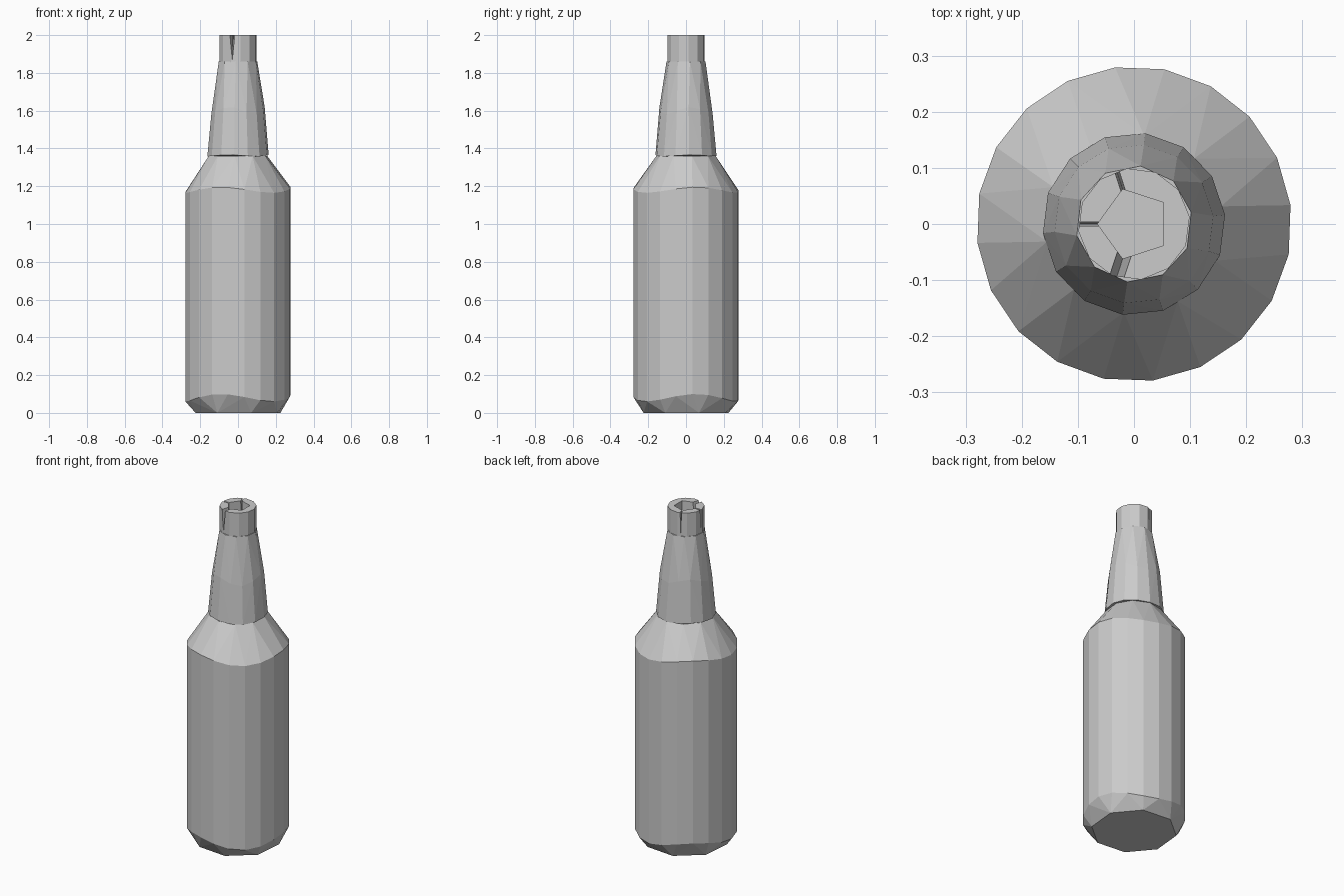
import bpy, bmesh
from math import sin, cos, pi, tau
from mathutils import Vector, Matrix

if "Cube" in bpy.data.objects:
    bpy.data.objects.remove(bpy.data.objects["Cube"], do_unlink=True)

glass = bpy.data.materials.new("grey glass")
glass.use_nodes = True
GREY = (0.6, 0.6, 0.6, 1)
glass.diffuse_color = GREY
glass.node_tree.nodes["Principled BSDF"].inputs["Base Color"].default_value = GREY


def ring(z, radius, sides, turn=0.0, wave=0.0):
    """Points of one level, with an optional ripple in height."""
    pts = []
    for i in range(sides):
        a = turn + tau * i / sides
        pts.append(Vector((radius * cos(a), radius * sin(a), z + wave * sin(3 * a + 1))))
    return pts


def faceted(name, points):
    """Closed flat-shaded shell around the given points."""
    bm = bmesh.new()
    for p in points:
        bm.verts.new(p)
    res = bmesh.ops.convex_hull(bm, input=bm.verts[:])
    loose = [v for v in bm.verts if not v.link_faces]
    bmesh.ops.delete(bm, geom=loose, context='VERTS')
    bmesh.ops.dissolve_limit(bm, angle_limit=0.01, verts=bm.verts[:], edges=bm.edges[:])
    bmesh.ops.recalc_face_normals(bm, faces=bm.faces[:])
    mesh = bpy.data.meshes.new(name)
    bm.to_mesh(mesh)
    bm.free()
    mesh.materials.append(glass)
    obj = bpy.data.objects.new(name, mesh)
    bpy.context.collection.objects.link(obj)
    return obj


def cut(target, cutter):
    """Subtract the cutter for good and remove it."""
    cutter.hide_render = True
    mod = target.modifiers.new("cut", 'BOOLEAN')
    mod.operation = 'DIFFERENCE'
    mod.solver = 'EXACT'
    mod.object = cutter
    bpy.context.view_layer.objects.active = target
    bpy.ops.object.modifier_apply(modifier=mod.name)
    bpy.data.objects.remove(cutter, do_unlink=True)


# Body with chamfered base and sloping shoulder
faceted("body",
        ring(0, 0.235, 8, 0.3)
        + ring(0.08, 0.281, 20, 0.12, 0.02)
        + ring(1.18, 0.281, 20, 0.12, 0.015)
        + ring(1.36, 0.158, 10, 0.2))

# Tapered neck, slightly wider than the shoulder top
faceted("neck",
        ring(1.362, 0.163, 14, 0.1, 0.004)
        + ring(1.6, 0.142, 14, 0.1, 0.02)
        + ring(1.86, 0.104, 10, 0.2))

# Lip with a five-sided mouth
lip = faceted("lip", ring(1.85, 0.1, 12, 0.13) + ring(2.0, 0.1, 12, 0.13))
cut(lip, faceted("mouth_cutter", ring(1.8, 0.065, 5, pi) + ring(2.1, 0.065, 5, pi)))

# Narrow V-shaped splits at three corners of the mouth
for angle, width in ((pi, 0.004), (pi * 0.6, 0.004), (pi * 1.4, 0.013)):
    wedge = [Vector((r, s * width, 2.002)) for r in (0.05, 0.13) for s in (-1, 1)]
    wedge += [Vector((r, 0, 1.87)) for r in (0.05, 0.13)]
    turn = Matrix.Rotation(angle, 3, 'Z')
    cut(lip, faceted("split_cutter", [turn @ p for p in wedge]))
